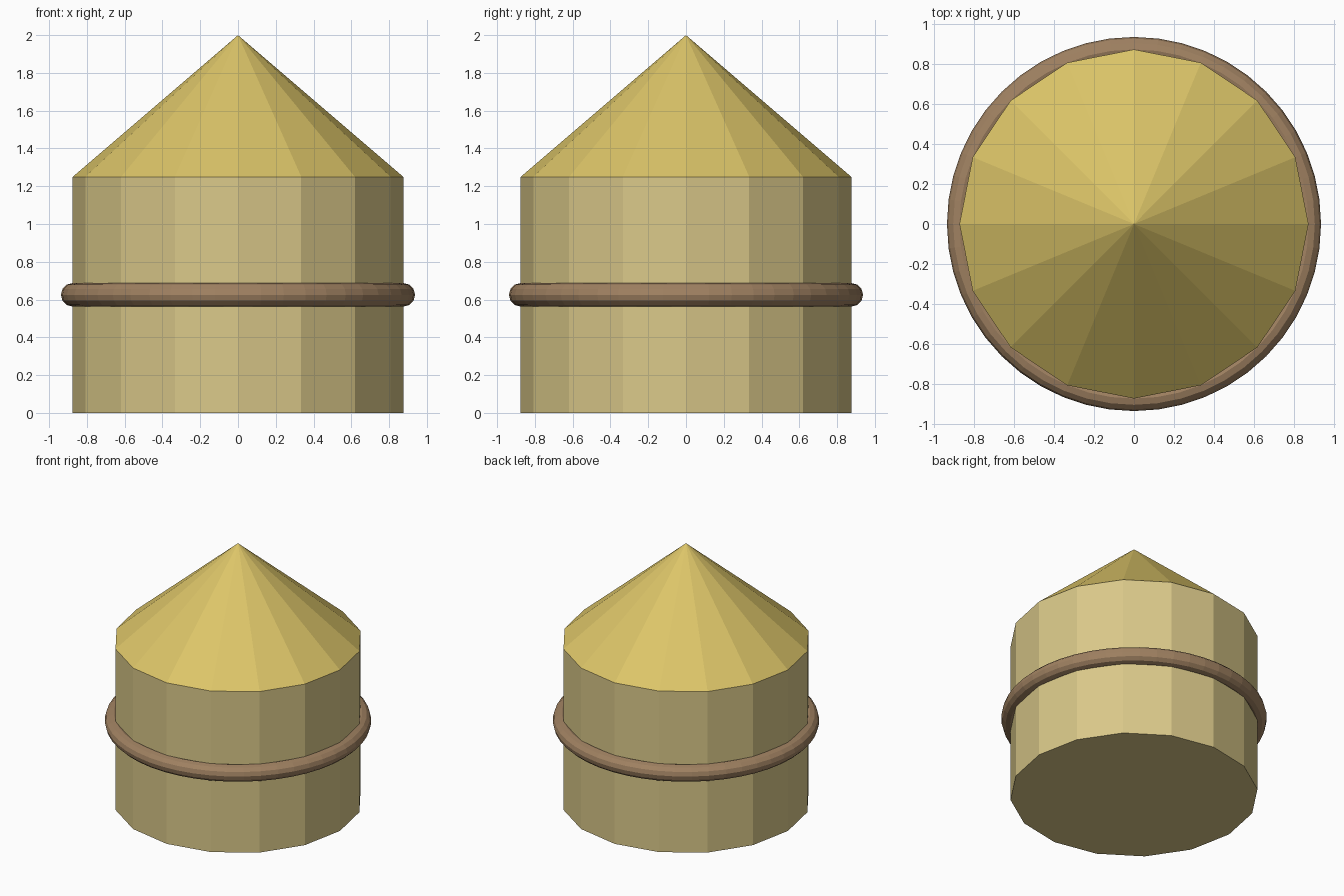
import bpy

cube = bpy.data.objects.get("Cube")
if cube:
    bpy.data.objects.remove(cube, do_unlink=True)

SIDES = 16
RADIUS = 0.875
WALL_HEIGHT = 1.25
TOTAL_HEIGHT = 2.0
BAND_RADIUS = 0.0625


def make_material(name, colour):
    mat = bpy.data.materials.new(name)
    mat.use_nodes = True
    mat.diffuse_color = (*colour, 1)
    mat.node_tree.nodes["Principled BSDF"].inputs["Base Color"].default_value = (*colour, 1)
    return mat


def finish(name, mat):
    obj = bpy.context.object
    obj.name = name
    obj.data.materials.append(mat)
    bpy.ops.object.shade_flat()
    return obj


tan = make_material("pale tan", (0.70, 0.58, 0.25))
straw = make_material("golden straw", (0.72, 0.56, 0.14))
brown = make_material("rope brown", (0.35, 0.22, 0.12))

# Sixteen-sided wall, closed at the bottom
bpy.ops.mesh.primitive_cylinder_add(vertices=SIDES, radius=RADIUS, depth=WALL_HEIGHT,
                                    location=(0, 0, WALL_HEIGHT / 2))
finish("wall", tan)

# Pointed roof, flush with the wall
roof_height = TOTAL_HEIGHT - WALL_HEIGHT
bpy.ops.mesh.primitive_cone_add(vertices=SIDES, radius1=RADIUS, radius2=0, depth=roof_height,
                                location=(0, 0, WALL_HEIGHT + roof_height / 2))
finish("roof", straw)

# Round band about the middle of the wall
bpy.ops.mesh.primitive_torus_add(major_radius=RADIUS, minor_radius=BAND_RADIUS,
                                 major_segments=48, minor_segments=12,
                                 location=(0, 0, WALL_HEIGHT / 2))
finish("band", brown)
